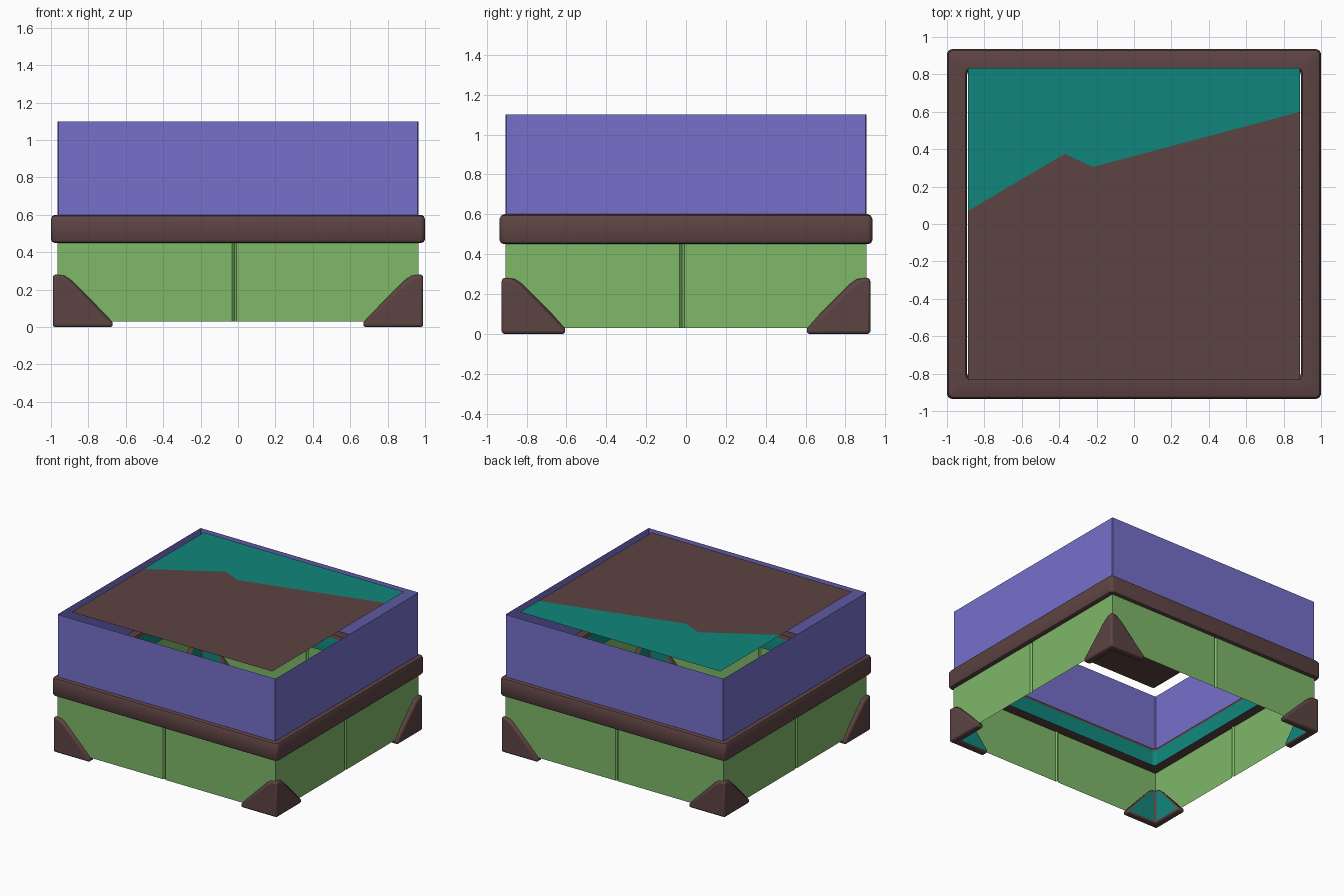
import bpy, bmesh, math

if "Cube" in bpy.data.objects:
    bpy.data.objects.remove(bpy.data.objects["Cube"])


def mat(name, rgb):
    m = bpy.data.materials.new(name)
    m.diffuse_color = (*rgb, 1)
    m.use_nodes = True
    m.node_tree.nodes["Principled BSDF"].inputs["Base Color"].default_value = m.diffuse_color
    return m


BROWN = mat("dark brown", (0.11, 0.056, 0.056))
TEAL = mat("teal", (0.005, 0.24, 0.20))
PURPLE = mat("violet", (0.18, 0.16, 0.60))
GREEN = mat("leaf green", (0.21, 0.48, 0.14))
WX, WY = 0.965, 0.905      # half sizes of the walls


def finish(bm, name, mats, smooth=True, recalc=True):
    if recalc:
        bmesh.ops.recalc_face_normals(bm, faces=bm.faces)
    me = bpy.data.meshes.new(name)
    bm.to_mesh(me)
    bm.free()
    for m in mats:
        me.materials.append(m)
    ob = bpy.data.objects.new(name, me)
    bpy.context.collection.objects.link(ob)
    if smooth:
        bpy.ops.object.select_all(action='DESELECT')
        bpy.context.view_layer.objects.active = ob
        ob.select_set(True)
        bpy.ops.object.shade_smooth_by_angle(angle=math.radians(35))
    return ob


def rounded_rect(hx, hy, r, n=4):
    pts = []
    for k, (sx, sy) in enumerate([(1, 1), (-1, 1), (-1, -1), (1, -1)]):
        for i in range(n + 1):
            a = (k + i / n) * math.pi / 2
            pts.append((sx * (hx - r) + r * math.cos(a), sy * (hy - r) + r * math.sin(a)))
    return pts


def loft(bm, loops, closed=False):
    """Bridge closed loops of 3D points in order."""
    rows = [[bm.verts.new(p) for p in lp] for lp in loops]
    n = len(rows[0])
    pairs = list(zip(rows, rows[1:])) + ([(rows[-1], rows[0])] if closed else [])
    strips = []
    for a, b in pairs:
        strips.append([bm.faces.new((a[i], a[(i + 1) % n], b[(i + 1) % n], b[i])) for i in range(n)])
    return strips


# upper walls: an open sheet box
bm = bmesh.new()
rect = rounded_rect(WX, WY, 0.004, 1)
loft(bm, [[(x, y, z) for x, y in rect] for z in (0.53, 1.10)])
finish(bm, "upper_walls", [PURPLE], smooth=False)

# lower walls: an open sheet box with a narrow groove in the middle of each side
g, d, c = 0.012, 0.012, -0.02
outline = [(-WX, -WY), (c - g, -WY), (c, -WY + d), (c + g, -WY),
           (WX, -WY), (WX, c - g), (WX - d, c), (WX, c + g),
           (WX, WY), (c + g, WY), (c, WY - d), (c - g, WY),
           (-WX, WY), (-WX, c + g), (-WX + d, c), (-WX, c - g)]
bm = bmesh.new()
loft(bm, [[(x, y, z) for x, y in outline] for z in (0.03, 0.53)])
finish(bm, "lower_walls", [GREEN], smooth=False)

# middle rim: a rounded band with a teal inner face
profile = [(0.0, 0.47), (0.0, 0.578), (0.007, 0.593), (0.022, 0.60), (0.10, 0.60),
           (0.108, 0.575), (0.108, 0.452), (0.02, 0.45), (0.006, 0.456)]
bm = bmesh.new()
strips = loft(bm, [[(x, y, z) for x, y in rounded_rect(1 - o, 0.935 - o, 0.028)]
                   for o, z in profile], closed=True)
for f in strips[5]:
    f.material_index = 1
finish(bm, "middle_rim", [BROWN, TEAL])

# top panel: a sheet split in two colours along a crooked line
px, py, pz = 0.888, 0.835, 1.112
split = [(-px, 0.07), (-0.37, 0.375), (-0.22, 0.305), (px, 0.60)]
bm = bmesh.new()
line = [bm.verts.new((x, y, pz)) for x, y in split]
low = [bm.verts.new((x, -py, pz)) for x, y in split]
high = [bm.verts.new((x, py, pz)) for x, y in split]
for i in range(3):
    bm.faces.new((low[i], low[i + 1], line[i + 1], line[i]))
    bm.faces.new((line[i], line[i + 1], high[i + 1], high[i])).material_index = 1
finish(bm, "top_panel", [BROWN, TEAL], smooth=False, recalc=False)

# corner brackets: two mitred triangular plates, teal on the inside
TRI = [(0, 0), (0.32, 0), (0.318, 0.026), (0.085, 0.25), (0.045, 0.275), (0, 0.28)]
T, L = 0.06, 0.32


def bracket(name, sx, sy):
    bm = bmesh.new()
    for swap in (False, True):
        def place(u, v, z):
            x, y = (v, u) if swap else (u, v)
            return bm.verts.new((sx * (0.99 - x), sy * (0.925 - y), z))
        outer = [place(u, 0, z) for u, z in TRI]
        inner = [place(T + u * (L - T) / L, T, z) for u, z in TRI]
        bm.faces.new(outer)
        bm.faces.new(inner).material_index = 1
        for i in range(len(TRI) - 1):
            bm.faces.new((outer[i], outer[i + 1], inner[i + 1], inner[i]))
    bmesh.ops.remove_doubles(bm, verts=bm.verts, dist=1e-5)
    ob = finish(bm, name, [BROWN, TEAL])
    b = ob.modifiers.new("soft edges", 'BEVEL')
    b.width, b.segments, b.material = 0.014, 3, 0
    b.limit_method, b.angle_limit = 'ANGLE', math.radians(50)


for yn, sy in (("front", -1), ("back", 1)):
    for xn, sx in (("left", -1), ("right", 1)):
        bracket(f"{yn}_{xn}_corner_bracket", sx, sy)
